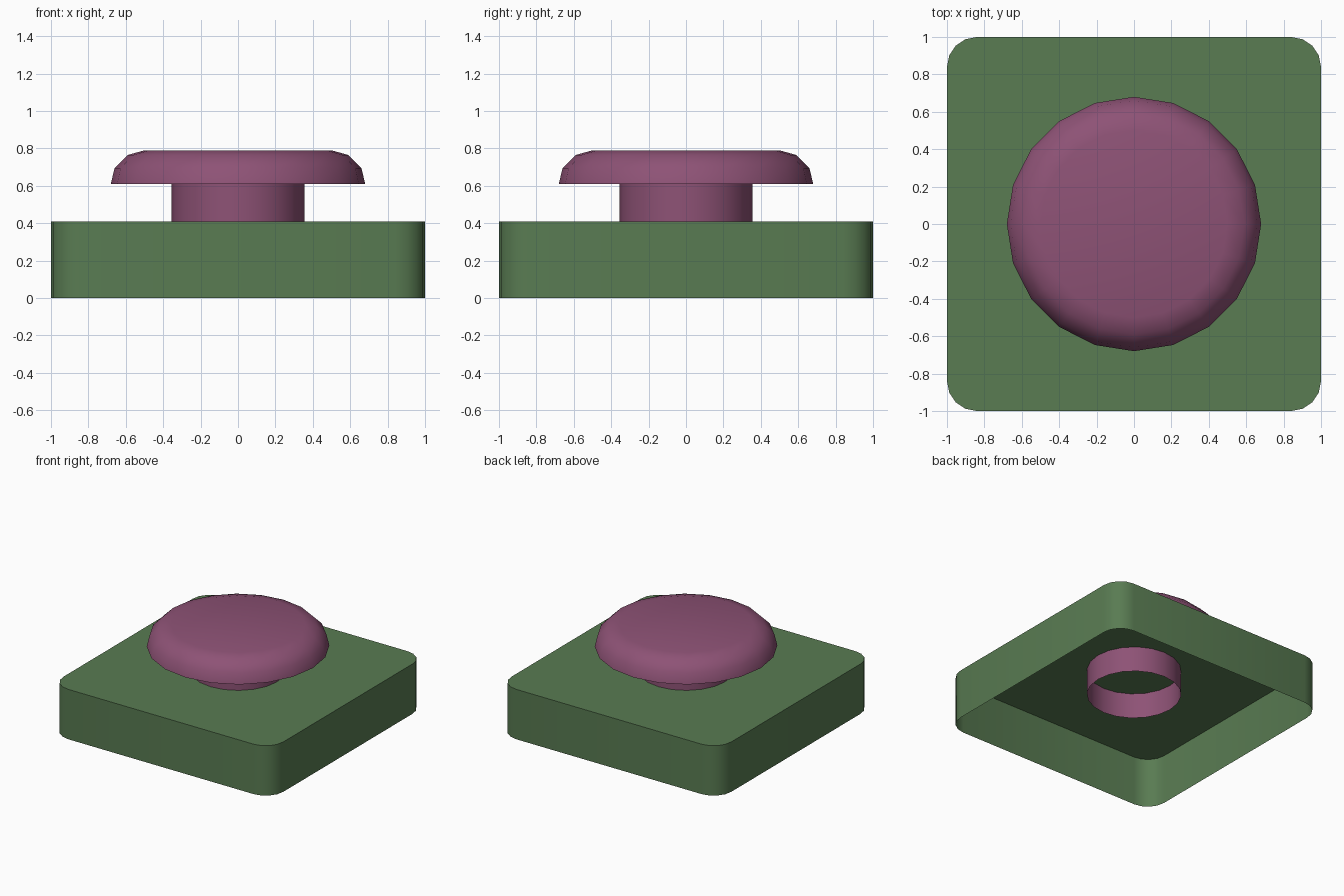
import bpy, bmesh
from math import sin, cos, pi

if "Cube" in bpy.data.objects:
    bpy.data.objects.remove(bpy.data.objects["Cube"])


def paint(name, color):
    mat = bpy.data.materials.new(name)
    mat.diffuse_color = color
    mat.use_nodes = True
    mat.node_tree.nodes["Principled BSDF"].inputs["Base Color"].default_value = mat.diffuse_color
    return mat


def stack(name, rings, mat, close_start=False, close_end=False):
    """Bridge a series of equal-length point rings into a surface."""
    bm = bmesh.new()
    loops = [[bm.verts.new(p) for p in ring] for ring in rings]
    n = len(loops[0])
    for a, b in zip(loops, loops[1:]):
        for i in range(n):
            j = (i + 1) % n
            bm.faces.new((a[i], a[j], b[j], b[i]))
    if close_start:
        bm.faces.new(loops[0][::-1])
    if close_end:
        bm.faces.new(loops[-1])
    mesh = bpy.data.meshes.new(name)
    bm.to_mesh(mesh)
    bm.free()
    obj = bpy.data.objects.new(name, mesh)
    bpy.context.collection.objects.link(obj)
    mesh.materials.append(mat)
    bpy.ops.object.select_all(action='DESELECT')
    obj.select_set(True)
    bpy.context.view_layer.objects.active = obj
    bpy.ops.object.shade_smooth_by_angle(angle=pi / 4)
    return obj


def circle(r, z, sides=20):
    return [(r * cos(2 * pi * i / sides), r * sin(2 * pi * i / sides), z)
            for i in range(sides)]


def rounded_square(half, r, z, steps=4):
    pts = []
    for q, (sx, sy) in enumerate(((1, 1), (-1, 1), (-1, -1), (1, -1))):
        for k in range(steps + 1):
            a = (q + k / steps) * pi / 2
            pts.append((sx * (half - r) + r * cos(a),
                        sy * (half - r) + r * sin(a), z))
    return pts


green = paint("green", (0.10, 0.20, 0.085, 1))
plum = paint("plum", (0.27, 0.085, 0.18, 1))

# Housing: thin rounded box, open underneath
stack("housing", [rounded_square(1, 0.16, z) for z in (0, 0.41)],
      green, close_end=True)

# Push button: open hollow stem running up into a domed cap
profile = [(0.355, 0.20), (0.355, 0.61), (0.68, 0.61), (0.66, 0.695),
           (0.59, 0.765), (0.50, 0.79)]
stack("push_button", [circle(r, z) for r, z in profile],
      plum, close_end=True)
